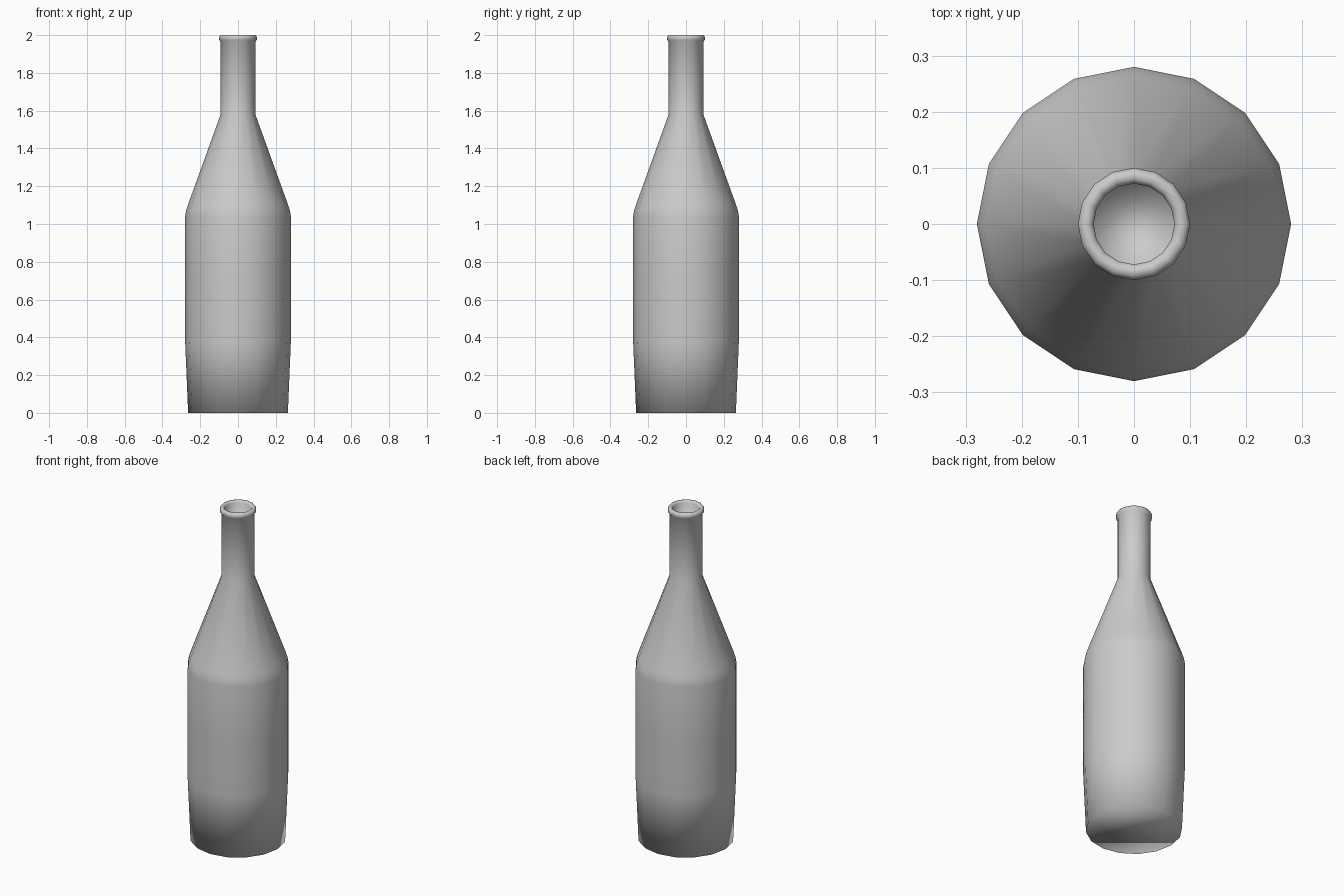
import bpy, bmesh
from math import cos, sin, tau

if "Cube" in bpy.data.objects:
    bpy.data.objects.remove(bpy.data.objects["Cube"])

SIDES = 16

# Bottle outline (radius, height): base, body, shoulder, neck, lip, inside of mouth
PROFILE = [
    (0.264, 0.0), (0.28, 0.38), (0.28, 0.72), (0.28, 1.04), (0.275, 1.07),
    (0.264, 1.105), (0.092, 1.58), (0.092, 1.965), (0.100, 1.975),
    (0.100, 1.99), (0.093, 2.0), (0.080, 2.0), (0.072, 1.99), (0.072, 1.85),
]


def lathe(name, profile):
    bm = bmesh.new()
    rings = [[bm.verts.new((r * cos(tau * i / SIDES), r * sin(tau * i / SIDES), z))
              for i in range(SIDES)] for r, z in profile]
    for a, b in zip(rings, rings[1:]):
        for i in range(SIDES):
            j = (i + 1) % SIDES
            bm.faces.new((a[i], a[j], b[j], b[i]))
    # Flat base and floor of the mouth recess
    bm.faces.new(rings[0][::-1])
    bm.faces.new(rings[-1])
    bmesh.ops.recalc_face_normals(bm, faces=bm.faces)
    # Smooth all over, including the base edge
    for f in bm.faces:
        f.smooth = True
    mesh = bpy.data.meshes.new(name)
    bm.to_mesh(mesh)
    bm.free()
    obj = bpy.data.objects.new(name, mesh)
    bpy.context.collection.objects.link(obj)
    return obj


lathe("bottle", PROFILE)
